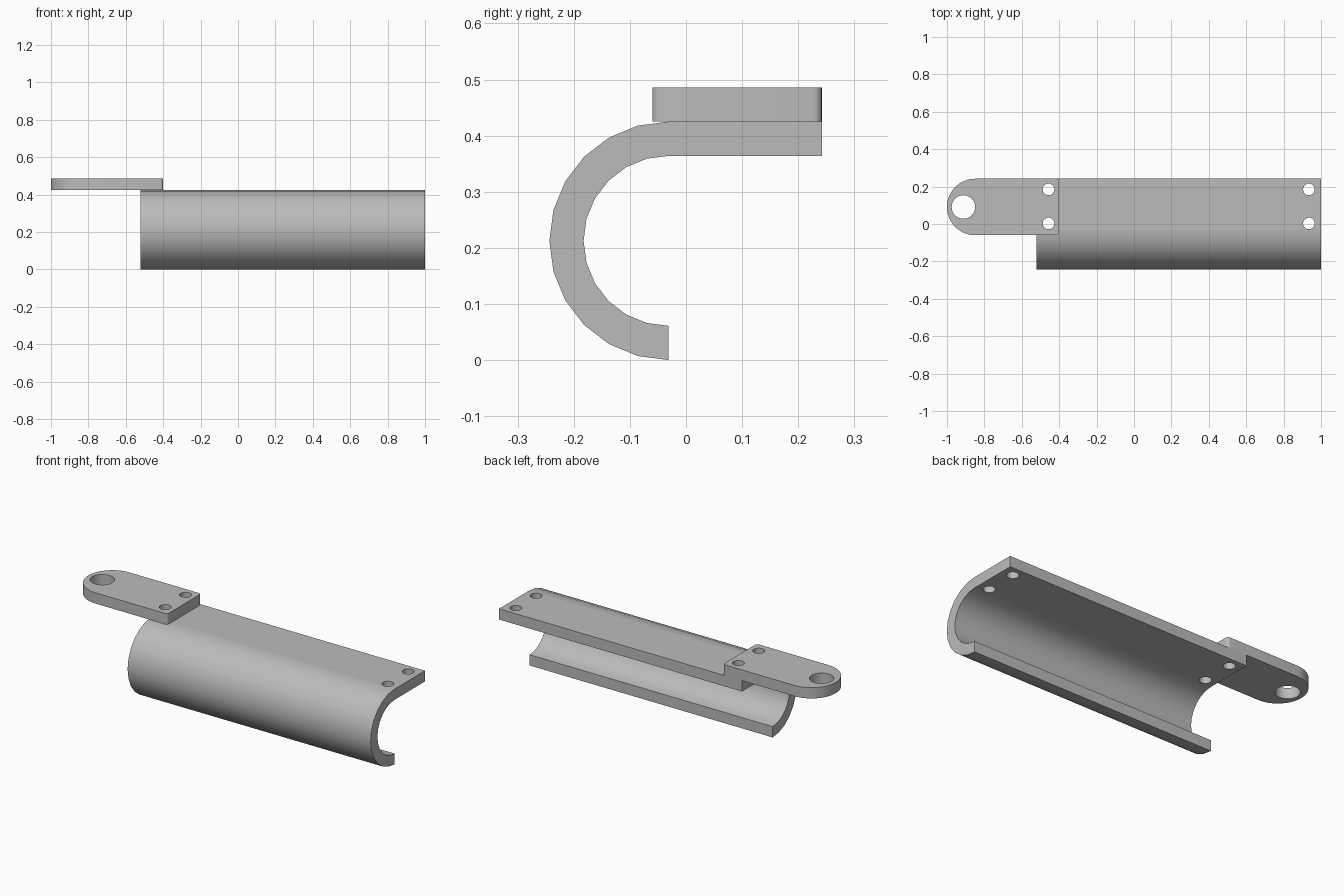
import bpy, bmesh
from math import sin, cos, pi, radians

cube = bpy.data.objects.get("Cube")
if cube:
    bpy.data.objects.remove(cube, do_unlink=True)

gray = bpy.data.materials.new("plain gray")
gray.use_nodes = True
COLOR = (0.5, 0.5, 0.5, 1)
gray.diffuse_color = COLOR
gray.node_tree.nodes["Principled BSDF"].inputs["Base Color"].default_value = COLOR

WALL = 0.061          # sheet thickness
TOP = 0.425           # top of the channel
RADIUS = TOP / 2      # outer radius of the bend
BEND_Y = -0.031       # centre line of the bend
BACK = 0.242          # rear edge
TAB_MID = 0.091


def extrude(name, points, offset):
    """Closed outline pushed along an offset into a solid."""
    bm = bmesh.new()
    face = bm.faces.new([bm.verts.new(p) for p in points])
    moved = bmesh.ops.extrude_face_region(bm, geom=[face])["geom"]
    bmesh.ops.translate(bm, vec=offset, verts=[v for v in moved if isinstance(v, bmesh.types.BMVert)])
    bmesh.ops.recalc_face_normals(bm, faces=bm.faces)
    mesh = bpy.data.meshes.new(name)
    bm.to_mesh(mesh)
    bm.free()
    mesh.materials.append(gray)
    obj = bpy.data.objects.new(name, mesh)
    bpy.context.collection.objects.link(obj)
    return obj


def arc(cx, cy, r, start, end, steps):
    angles = [radians(start + (end - start) * i / steps) for i in range(steps + 1)]
    return [(cx + r * cos(a), cy + r * sin(a)) for a in angles]


def drill(obj, x, y, r):
    """Vertical round hole through the part."""
    ring = arc(x, y, r, 0, 360, 32)[:-1]
    cutter = extrude("hole_cutter", [(px, py, 0.3) for px, py in ring], (0, 0, 0.3))
    mod = obj.modifiers.new("hole", "BOOLEAN")
    mod.operation, mod.solver, mod.object = "DIFFERENCE", "EXACT", cutter
    bpy.context.view_layer.objects.active = obj
    bpy.ops.object.modifier_apply(modifier=mod.name)
    bpy.data.objects.remove(cutter, do_unlink=True)


# J-shaped channel: half-round bend continuing into a flat top flange
outer = arc(BEND_Y, RADIUS, RADIUS, 270, 90, 12)
inner = arc(BEND_Y, RADIUS, RADIUS - WALL, 90, 270, 12)
profile = outer + [(BACK, TOP), (BACK, TOP - WALL)] + inner
channel = extrude("channel", [(-0.52, y, z) for y, z in profile], (1.52, 0, 0))

# Mounting tab: one round end, two softened corners
half = BACK - TAB_MID
soft = 0.015
outline = arc(-1 + half, TAB_MID, half, 90, 270, 24)
outline += arc(-0.4 - soft, TAB_MID - half + soft, soft, -90, 0, 5)
outline += arc(-0.4 - soft, TAB_MID + half - soft, soft, 0, 90, 5)
tab = extrude("mounting_tab", [(x, y, TOP) for x, y in outline], (0, 0, WALL))

# Fastener holes at both ends, and the large eye in the tab
for y in (0.003, 0.185):
    drill(channel, 0.935, y, 0.031)
    drill(channel, -0.457, y, 0.031)
    drill(tab, -0.457, y, 0.031)
drill(tab, -0.912, TAB_MID, 0.063)

# Smooth bends, crisp edges
for obj in (channel, tab):
    bpy.ops.object.select_all(action="DESELECT")
    obj.select_set(True)
    bpy.context.view_layer.objects.active = obj
    bpy.ops.object.shade_smooth_by_angle(angle=radians(30))
